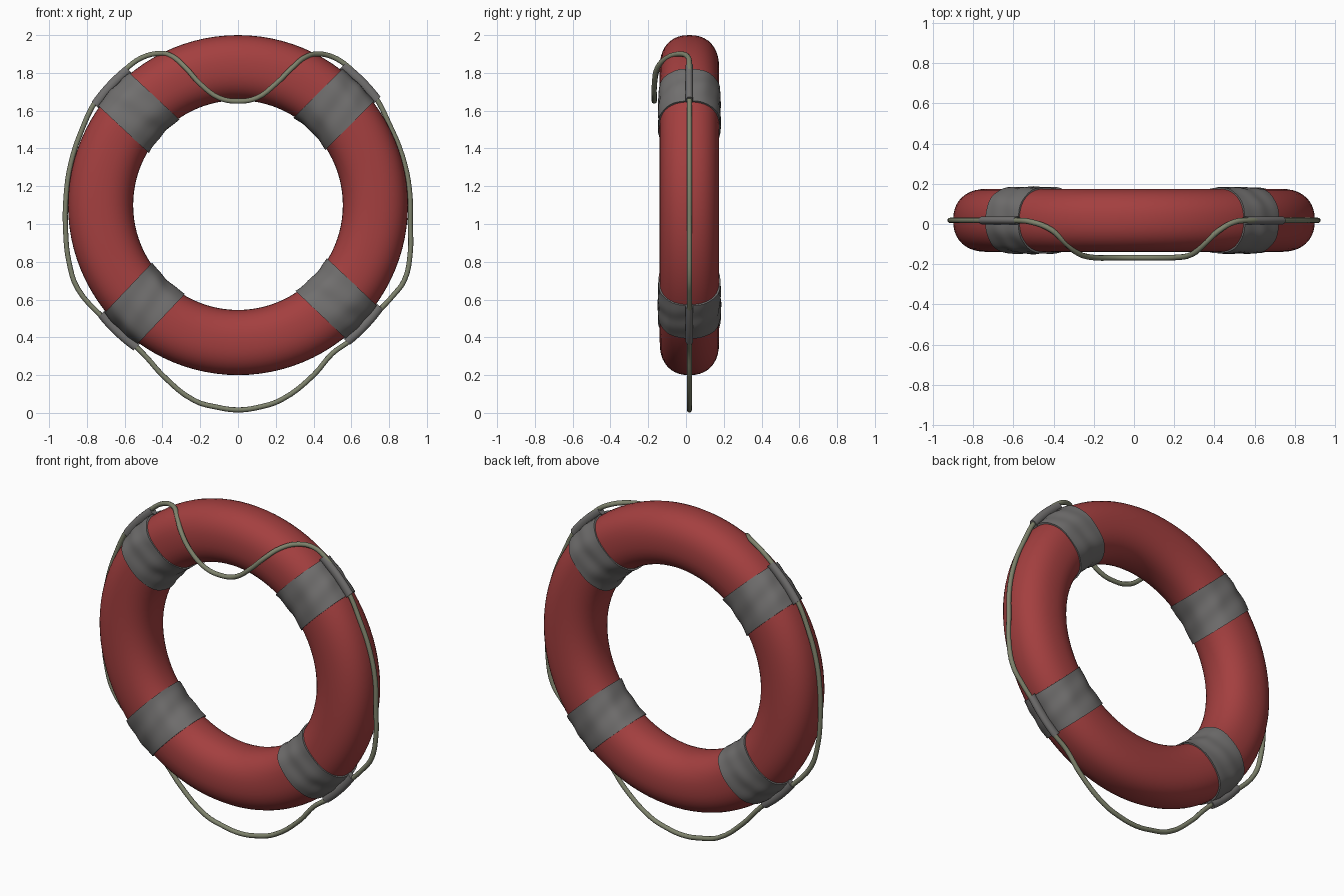
import bpy, bmesh, math

if "Cube" in bpy.data.objects:
    bpy.data.objects.remove(bpy.data.objects["Cube"])

CZ, CY = 1.1, 0.018            # ring centre
R, A, B = 0.7275, 0.1725, 0.157  # major radius, radial and depth half sizes


def material(name, rgb):
    m = bpy.data.materials.new(name)
    m.diffuse_color = (*rgb, 1)
    m.use_nodes = True
    m.node_tree.nodes["Principled BSDF"].inputs["Base Color"].default_value = m.diffuse_color
    return m


RED = material("faded red", (0.37, 0.05, 0.05))
GREY = material("grey cloth", (0.165, 0.16, 0.158))
ROPE = material("olive rope", (0.21, 0.225, 0.15))


def section(t, grow=0.0):
    """Slightly squared oval: returns (radius from ring axis, y)."""
    p = 2 / 2.3
    c, s = math.cos(t), math.sin(t)
    return (R + (A + grow) * math.copysign(abs(c) ** p, c),
            CY + (B + grow) * math.copysign(abs(s) ** p, s))


def skin(name, rows, mat, loop=False, caps=False, angle=50):
    """Join closed rows of points into a smooth surface."""
    bm = bmesh.new()
    vs = [[bm.verts.new(p) for p in row] for row in rows]
    n = len(vs[0])
    for i in range(len(vs) if loop else len(vs) - 1):
        a, b = vs[i], vs[(i + 1) % len(vs)]
        for j in range(n):
            k = (j + 1) % n
            bm.faces.new((a[j], a[k], b[k], b[j]))
    if caps:
        bm.faces.new(vs[0])
        bm.faces.new(vs[-1][::-1])
    bmesh.ops.recalc_face_normals(bm, faces=bm.faces)
    me = bpy.data.meshes.new(name)
    bm.to_mesh(me)
    bm.free()
    ob = bpy.data.objects.new(name, me)
    bpy.context.collection.objects.link(ob)
    me.materials.append(mat)
    bpy.ops.object.select_all(action='DESELECT')
    ob.select_set(True)
    bpy.context.view_layer.objects.active = ob
    bpy.ops.object.shade_smooth_by_angle(angle=math.radians(angle))
    return ob


# Buoyant ring
rows = []
for i in range(96):
    a = math.tau * i / 96
    row = []
    for j in range(40):
        r, y = section(math.tau * j / 40)
        row.append((r * math.cos(a), y, CZ + r * math.sin(a)))
    rows.append(row)
skin("buoy_ring", rows, RED, loop=True)

# Cloth bands with straight parallel edges and soft wrinkles, plus rope sleeves
HALF = 0.12
for name, deg, seed in (("upper_right", 45, 0.0), ("upper_left", 137, 1.7),
                        ("lower_left", 226.5, 3.1), ("lower_right", 316.5, 4.6)):
    a = math.radians(deg)
    ca, sa = math.cos(a), math.sin(a)

    def place(u, s, y):
        return (u * ca - s * sa, y, CZ + u * sa + s * ca)

    rows = []
    N = 14
    for i in [-1] + list(range(N + 1)) + [N + 1]:
        s = HALF * (2 * min(max(i, 0), N) / N - 1)
        row = []
        for j in range(48):
            t = math.tau * j / 48
            if 0 <= i <= N:
                w = math.sin(3 * t + 22 * s + seed) * math.sin(5 * t - 30 * s + 2 * seed)
                grow = 0.008 + 0.005 * w * (1 - 0.5 * abs(s) / HALF)
            else:
                grow = -0.01
            r, y = section(t, grow)
            row.append(place(math.sqrt(r * r - s * s), s, y))
        rows.append(row)
    skin(name + "_band", rows, GREY)

    rows = []
    for i in range(11):
        s = 0.128 * (i / 5 - 1)
        u = math.sqrt(0.922 ** 2 - s * s)
        rows.append([place(u + 0.026 * math.cos(math.tau * j / 14), s,
                           CY + 0.02 * math.sin(math.tau * j / 14)) for j in range(14)])
    skin(name + "_rope_sleeve", rows, GREY, caps=True)

# Grab rope: one closed line, draped over the front at the top, slack below
M = CY
path = [
    (0, -.168, 1.65), (.10, -.168, 1.668), (.20, -.167, 1.742), (.29, -.15, 1.83),
    (.35, -.10, 1.88), (.42, -.035, 1.9), (.50, .01, 1.885), (.58, M, 1.835),
    (.655, M, 1.755), (.725, M, 1.675), (.80, M, 1.53), (.87, M, 1.36),
    (.908, M, 1.18), (.912, M, 1.0), (.912, M, .85), (.88, M, .70),
    (.82, M, .62), (.75, M, .545), (.67, M, .465), (.595, M, .385),
    (.50, M, .315), (.40, M, .20), (.23, M, .07), (.11, M, .03), (0, M, .016),
    (-.11, M, .03), (-.23, M, .065), (-.40, M, .20), (-.48, M, .29),
    (-.55, M, .36), (-.635, M, .43), (-.715, M, .505), (-.85, M, .66),
    (-.895, M, .80), (-.912, M, .95), (-.91, M, 1.15), (-.885, M, 1.32),
    (-.83, M, 1.49), (-.75, M, 1.655), (-.68, M, 1.735), (-.60, M, 1.815),
    (-.51, .01, 1.88), (-.41, -.03, 1.903), (-.345, -.09, 1.885),
    (-.28, -.145, 1.83), (-.20, -.167, 1.742), (-.10, -.168, 1.668),
]
cu = bpy.data.curves.new("grab_rope", 'CURVE')
cu.dimensions = '3D'
cu.bevel_depth = 0.0138
cu.bevel_resolution = 3
cu.resolution_u = 4
sp = cu.splines.new('BEZIER')
sp.bezier_points.add(len(path) - 1)
for bp, p in zip(sp.bezier_points, path):
    bp.co = p
    bp.handle_left_type = bp.handle_right_type = 'AUTO'
sp.use_cyclic_u = True
cu.materials.append(ROPE)
rope = bpy.data.objects.new("grab_rope", cu)
bpy.context.collection.objects.link(rope)
bpy.ops.object.select_all(action='DESELECT')
rope.select_set(True)
bpy.context.view_layer.objects.active = rope
bpy.ops.object.convert(target='MESH')
